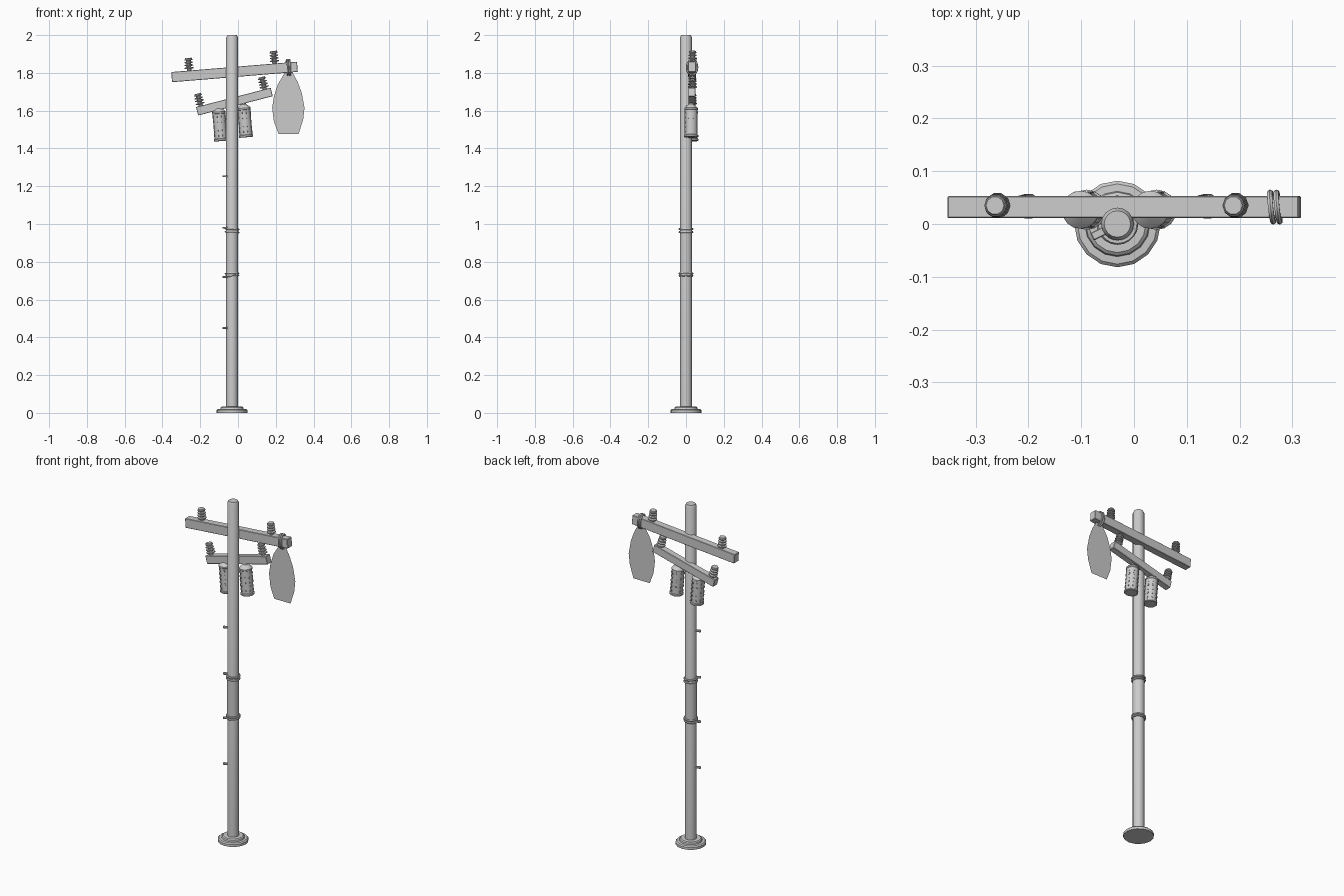
import bpy, bmesh
from math import sin, cos, pi, radians
from mathutils import Matrix, Vector

if "Cube" in bpy.data.objects:
    bpy.data.objects.remove(bpy.data.objects["Cube"])

POLE_X = -0.0315


def frame(x, y, z, tilt=0):
    # tilt: degrees, counterclockwise in the front view
    return Matrix.Translation((x, y, z)) @ Matrix.Rotation(radians(-tilt), 4, 'Y')


def finish(name, bm, mat, smooth=False):
    bmesh.ops.recalc_face_normals(bm, faces=bm.faces)
    me = bpy.data.meshes.new(name)
    bm.to_mesh(me)
    bm.free()
    ob = bpy.data.objects.new(name, me)
    bpy.context.collection.objects.link(ob)
    ob.matrix_world = mat
    if smooth:
        bpy.ops.object.select_all(action='DESELECT')
        ob.select_set(True)
        bpy.context.view_layer.objects.active = ob
        bpy.ops.object.shade_smooth_by_angle(angle=radians(35))
    return ob


def lathe(name, profile, mat, n=16, caps=True):
    bm = bmesh.new()
    rings = [[bm.verts.new((r * cos(2 * pi * i / n), r * sin(2 * pi * i / n), z))
              for i in range(n)] for r, z in profile]
    for a, b in zip(rings, rings[1:]):
        for i in range(n):
            bm.faces.new((a[i], a[(i + 1) % n], b[(i + 1) % n], b[i]))
    if caps:
        bm.faces.new(rings[0])
        bm.faces.new(rings[-1])
    return finish(name, bm, mat, True)


def box(name, size, mat, bevel=0.0):
    bm = bmesh.new()
    bmesh.ops.create_cube(bm, size=1, matrix=Matrix.Diagonal((*size, 1)))
    if bevel:
        bmesh.ops.bevel(bm, geom=bm.edges[:], offset=bevel, segments=1, affect='EDGES')
    return finish(name, bm, mat)


def ring(name, ra, rb, minor, mat, n=20, m=6):
    # elliptical torus in its local xy plane
    bm = bmesh.new()
    v = []
    for i in range(n):
        a = 2 * pi * i / n
        c, d = Vector((ra * cos(a), rb * sin(a), 0)), Vector((cos(a), sin(a), 0))
        v.append([bm.verts.new(c + minor * (d * cos(2 * pi * j / m)
                  + Vector((0, 0, sin(2 * pi * j / m))))) for j in range(m)])
    for i in range(n):
        for j in range(m):
            k, l = (i + 1) % n, (j + 1) % m
            bm.faces.new((v[i][j], v[k][j], v[k][l], v[i][l]))
    return finish(name, bm, mat, True)


# Pole and stepped base
lathe("pole", [(0.031, 0), (0.031, 1.988), (0.025, 2.0)], frame(POLE_X, 0, 0))
lathe("pole_base", [(0.082, 0), (0.082, 0.014), (0.076, 0.02), (0.062, 0.021),
                    (0.060, 0.029), (0.054, 0.034), (0.03, 0.034)], frame(POLE_X, 0, 0))

# Thin wrap held on by pairs of wire bands
lathe("pole_wrap", [(0.0325, 0.73), (0.0325, 0.965)], frame(POLE_X, 0, 0), caps=False)
for i, (z, tilt) in enumerate([(0.726, 4), (0.738, 2), (0.957, -3), (0.973, -4)]):
    ring("wire_band_%d" % i, 0.034, 0.034, 0.0055, frame(POLE_X, 0, z, tilt))

# Climbing pegs on the front left of the pole
for i, z in enumerate([0.45, 0.72, 0.98, 1.253]):
    spin = Matrix.Rotation(radians(207), 4, 'Z')
    peg = Matrix.Translation((POLE_X, 0, z)) @ spin @ Matrix.Translation((0.039, 0, 0))
    box("climbing_peg_%d" % i, (0.03, 0.016, 0.01), peg, 0.002)

# Ribbed insulator profile
rib = [(0.012, -0.003)]
for k in range(4):
    z = 0.008 + k * 0.015
    rib += [(0.012, z), (0.0245 - 0.001 * k, z + 0.003),
            (0.0235 - 0.001 * k, z + 0.008), (0.012, z + 0.010)]
rib += [(0.012, 0.061), (0.019, 0.063), (0.017, 0.067)]

# Two tilted crossarms, each with a pair of insulators
arms = [("upper", frame(-0.0185, 0.032, 1.805, 4.7), (0.668, 0.042, 0.054), (-0.238, 0.215)),
        ("lower", frame(-0.019, 0.031, 1.648, 14.5), (0.408, 0.038, 0.046), (-0.178, 0.172))]
for name, mat, size, spots in arms:
    box(name + "_crossarm", size, mat, 0.002)
    for i, x in enumerate(spots):
        lathe("%s_insulator_%d" % (name, i), rib,
              mat @ Matrix.Translation((x, 0.003, size[2] / 2)), 10)

# Two canister transformers with rows of rivets
can = [(0.034, -0.003), (0.038, 0), (0.038, 0.008), (0.034, 0.011), (0.034, 0.142),
       (0.036, 0.144), (0.036, 0.152), (0.031, 0.158), (0.014, 0.172), (0.013, 0.184)]
for i, (x, z) in enumerate([(-0.0895, 1.442), (0.043, 1.462)]):
    mat = frame(x, 0.027, z, 4.5)
    lathe("transformer_%d" % i, can, mat, 16)
    bm = bmesh.new()
    for c in range(8):
        for r in range(5):
            m = (Matrix.Rotation(2 * pi * (c + 0.5) / 8, 4, 'Z')
                 @ Matrix.Translation((0.034, 0, 0.026 + r * 0.025))
                 @ Matrix.Diagonal((0.005, 0.006, 0.011, 1)))
            bmesh.ops.create_cube(bm, size=1, matrix=m)
    finish("transformer_rivets_%d" % i, bm, mat)

# Flat hanging panel
outline = [(0.247, 1.80), (0.21, 1.738), (0.19, 1.675), (0.181, 1.616), (0.19, 1.542),
           (0.215, 1.477), (0.321, 1.477), (0.345, 1.553), (0.352, 1.616),
           (0.337, 1.696), (0.315, 1.754), (0.29, 1.80), (0.268, 1.815)]
bm = bmesh.new()
bm.faces.new([bm.verts.new((x, 0.03, z)) for x, z in outline])
finish("hanging_panel", bm, Matrix.Identity(4))

# Rope loops tying the panel to the upper arm
for i, x in enumerate([0.261, 0.273]):
    mat = (frame(x, 0.032, 1.829, 3) @ Matrix.Rotation(radians(6), 4, 'Z')
           @ Matrix.Rotation(radians(90), 4, 'Y'))
    ring("rope_loop_%d" % i, 0.040, 0.028, 0.0055, mat)
